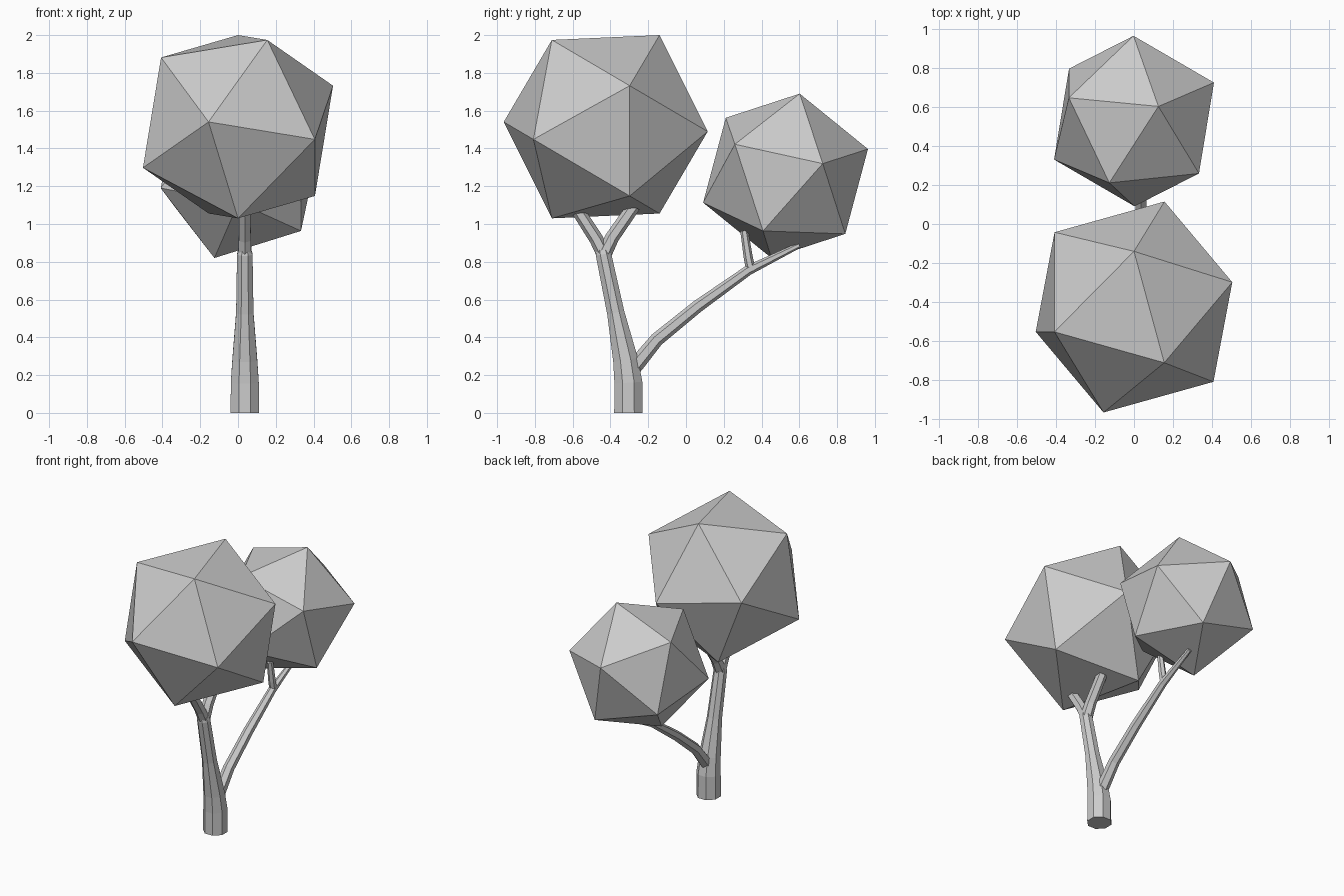
import bpy, bmesh, math
from mathutils import Vector, Matrix

if "Cube" in bpy.data.objects:
    bpy.data.objects.remove(bpy.data.objects["Cube"])

TRUNK_X = 0.036  # all wood lies in one plane at this x


def finish(name, bm):
    bmesh.ops.recalc_face_normals(bm, faces=bm.faces)
    me = bpy.data.meshes.new(name)
    bm.to_mesh(me)
    bm.free()
    ob = bpy.data.objects.new(name, me)
    bpy.context.collection.objects.link(ob)
    return ob


def crown(name, centre, pole, neighbour):
    """Icosahedron set by its centre, one vertex offset and a neighbouring one."""
    c, p = Vector(centre), Vector(pole)
    r = p.length
    p.normalize()
    q = Vector(neighbour)
    q = (q - p * q.dot(p)).normalized()
    ring = p / math.sqrt(5) + q * 2 / math.sqrt(5)
    axes = [p] + [Matrix.Rotation(math.radians(72 * i), 3, p) @ ring for i in range(5)]
    bm = bmesh.new()
    for a in axes:
        bm.verts.new(c + a * r)
        bm.verts.new(c - a * r)
    bmesh.ops.convex_hull(bm, input=bm.verts)
    return finish(name, bm)


def limb(name, path, sides=8):
    """Tapered faceted tube through (y, z, radius) points."""
    pts = [Vector((TRUNK_X, y, z)) for y, z, _ in path]
    bm = bmesh.new()
    rings = []
    for i, p in enumerate(pts):
        t = (pts[min(i + 1, len(pts) - 1)] - pts[max(i - 1, 0)]).normalized()
        if p.z == 0:
            t = Vector((0, 0, 1))  # flat foot on the ground
        n = Vector((0, t.z, -t.y))
        ring = []
        for k in range(sides):
            a = math.tau * (k + 0.5) / sides
            d = Vector((math.cos(a), 0, 0)) + n * math.sin(a)
            ring.append(bm.verts.new(p + d * path[i][2] / math.cos(math.pi / sides)))
        rings.append(ring)
    for a, b in zip(rings, rings[1:]):
        for k in range(sides):
            j = (k + 1) % sides
            bm.faces.new((a[k], a[j], b[j], b[k]))
    bm.faces.new(rings[0])
    bm.faces.new(rings[-1])
    return finish(name, bm)


# Foliage
crown("large_crown", (0, -0.425, 1.515), (0, 0.285, 0.485), (0.155, -0.285, 0.46))
crown("small_crown", (0, 0.527, 1.255), (0.125, 0.075, 0.435), (0.41, 0.197, 0.055))

# Trunk and its fork
limb("trunk", [(-0.305, 0, 0.075), (-0.305, 0.16, 0.074), (-0.32, 0.28, 0.066),
               (-0.372, 0.53, 0.046), (-0.437, 0.84, 0.041), (-0.445, 0.88, 0.03)])
limb("front_fork", [(-0.43, 0.83, 0.034), (-0.475, 0.92, 0.032), (-0.575, 1.075, 0.03)], 6)
limb("back_fork", [(-0.44, 0.83, 0.036), (-0.39, 0.93, 0.032), (-0.275, 1.095, 0.03)], 6)

# Side branch and its twig
limb("side_branch", [(-0.31, 0.21, 0.04), (-0.26, 0.26, 0.036), (-0.155, 0.388, 0.032),
                     (0.06, 0.563, 0.029), (0.33, 0.755, 0.023), (0.6, 0.888, 0.013)], 6)
limb("twig", [(0.345, 0.75, 0.022), (0.33, 0.82, 0.021), (0.308, 0.965, 0.018)], 6)
